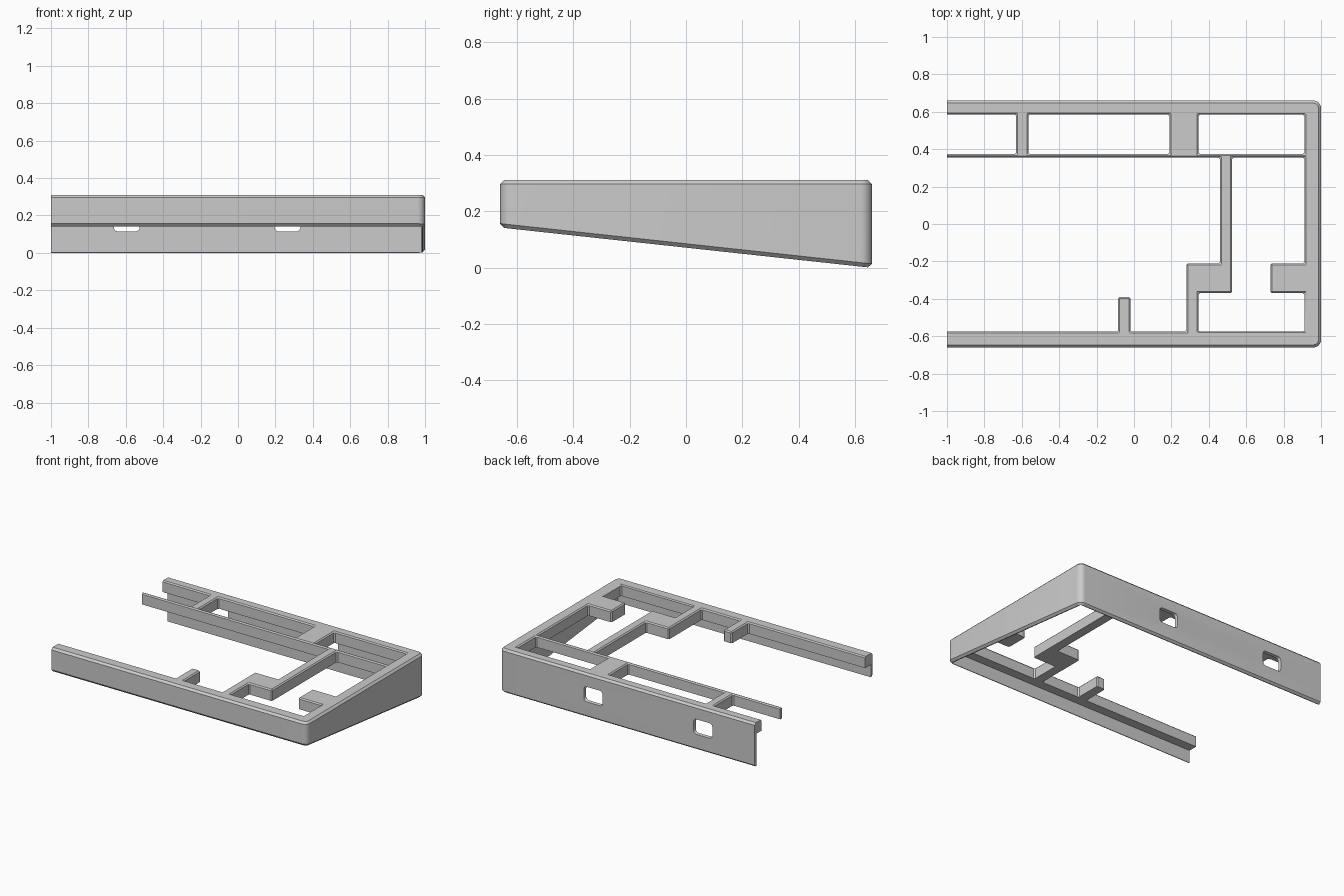
import bpy, bmesh
from mathutils import Vector

cube = bpy.data.objects.get("Cube")
if cube:
    bpy.data.objects.remove(cube, do_unlink=True)

grey = bpy.data.materials.new("case grey")
grey.use_nodes = True
grey.diffuse_color = (0.6, 0.6, 0.6, 1)
grey.node_tree.nodes["Principled BSDF"].inputs["Base Color"].default_value = (0.6, 0.6, 0.6, 1)

END = -1.3          # overlong end, trimmed at x = -1 last
TOP, LEDGE = 0.31, 0.23


def make(name, bm):
    bmesh.ops.recalc_face_normals(bm, faces=bm.faces)
    me = bpy.data.meshes.new(name)
    bm.to_mesh(me)
    bm.free()
    me.materials.append(grey)
    ob = bpy.data.objects.new(name, me)
    bpy.context.collection.objects.link(ob)
    return ob


def prism(bm, outline, z0, z1):
    face = bm.faces.new([bm.verts.new((x, y, z0)) for x, y in outline])
    new = bmesh.ops.extrude_face_region(bm, geom=[face])["geom"]
    verts = [g for g in new if isinstance(g, bmesh.types.BMVert)]
    bmesh.ops.translate(bm, vec=(0, 0, z1 - z0), verts=verts)
    return verts


def rect(x0, x1, y0, y1):
    return [(x0, y0), (x1, y0), (x1, y1), (x0, y1)]


# Outer wedge: rounded right corners, sloping underside, chamfered rims
bm = bmesh.new()
prism(bm, rect(END, 1, -0.66, 0.66), 0, TOP)
for v in bm.verts:
    if v.co.z < 0.1:
        v.co.z = 0.142 if v.co.y < 0 else -0.001
bm.normal_update()
corners = [e for e in bm.edges if all(v.co.x > 0.9 for v in e.verts)
           and abs(e.verts[0].co.z - e.verts[1].co.z) > 0.1
           and e.verts[0].co.y == e.verts[1].co.y]
bmesh.ops.bevel(bm, geom=corners, offset=0.04, segments=6, profile=0.5, affect='EDGES')
bmesh.ops.recalc_face_normals(bm, faces=bm.faces)
rims = [e for e in bm.edges if any(abs(f.normal.z) > 0.9 for f in e.link_faces)]
bmesh.ops.bevel(bm, geom=rims, offset=0.014, segments=1, affect='EDGES')
case = make("case_frame", bm)

# Openings through the top plate; what remains forms bars and tabs
openings = [
    rect(-1.2, -0.63, 0.375, 0.585),
    rect(-0.565, 0.19, 0.375, 0.585),
    rect(0.345, 0.912, 0.375, 0.585),
    [(-1.2, -0.575), (-0.085, -0.575), (-0.085, -0.39), (-0.02, -0.39), (-0.02, -0.575),
     (0.28, -0.575), (0.28, -0.21), (0.46, -0.21), (0.46, 0.355), (-1.2, 0.355)],
    [(0.345, -0.575), (0.912, -0.575), (0.912, -0.37), (0.73, -0.37), (0.73, -0.21),
     (0.912, -0.21), (0.912, 0.355), (0.525, 0.355), (0.525, -0.37), (0.345, -0.37)],
]
bm = bmesh.new()
for outline in openings:
    prism(bm, outline, -0.2, 0.5)
opening_cutter = make("opening_cutter", bm)

# Hollow under the ledge
bm = bmesh.new()
prism(bm, rect(END - 0.1, 0.98, -0.64, 0.64), -0.2, LEDGE)
cavity_cutter = make("cavity_cutter", bm)

# Two rounded ports, flaring outwards through the back wall
bm = bmesh.new()
for cx in (-0.595, 0.265):
    start = set(bm.verts)
    prism(bm, rect(cx - 0.06, cx + 0.06, 0.6, 0.68), 0.123, 0.205)
    sides = [e for e in bm.edges if e.verts[0] not in start
             and abs(e.verts[0].co.y - e.verts[1].co.y) > 0.05]
    bmesh.ops.bevel(bm, geom=sides, offset=0.018, segments=4, profile=0.5, affect='EDGES')
    centre = Vector((cx, 0, 0.164))
    for v in bm.verts:
        if v not in start and v.co.y > 0.65:
            v.co.x = centre.x + (v.co.x - centre.x) * 1.3
            v.co.z = centre.z + (v.co.z - centre.z) * 1.4
port_cutter = make("port_cutter", bm)

# Straight cut for the open left end
bm = bmesh.new()
prism(bm, rect(-2, -1, -1, 1), -0.5, 1)
end_cutter = make("end_cutter", bm)


def cut(cutter):
    cutter.hide_render = True
    mod = case.modifiers.new(cutter.name, 'BOOLEAN')
    mod.operation, mod.solver, mod.object = 'DIFFERENCE', 'EXACT', cutter


# Openings first, soften their edges, then hollow and trim
cut(opening_cutter)
bevel = case.modifiers.new("soft_edges", 'BEVEL')
bevel.width, bevel.segments = 0.008, 1
bevel.limit_method, bevel.angle_limit = 'ANGLE', 1.0
for cutter in (cavity_cutter, port_cutter, end_cutter):
    cut(cutter)

bpy.ops.object.select_all(action='DESELECT')
case.select_set(True)
bpy.context.view_layer.objects.active = case
bpy.ops.object.convert(target='MESH')
for cutter in (opening_cutter, cavity_cutter, port_cutter, end_cutter):
    bpy.data.objects.remove(cutter, do_unlink=True)
bpy.ops.object.shade_smooth_by_angle(angle=0.5)
